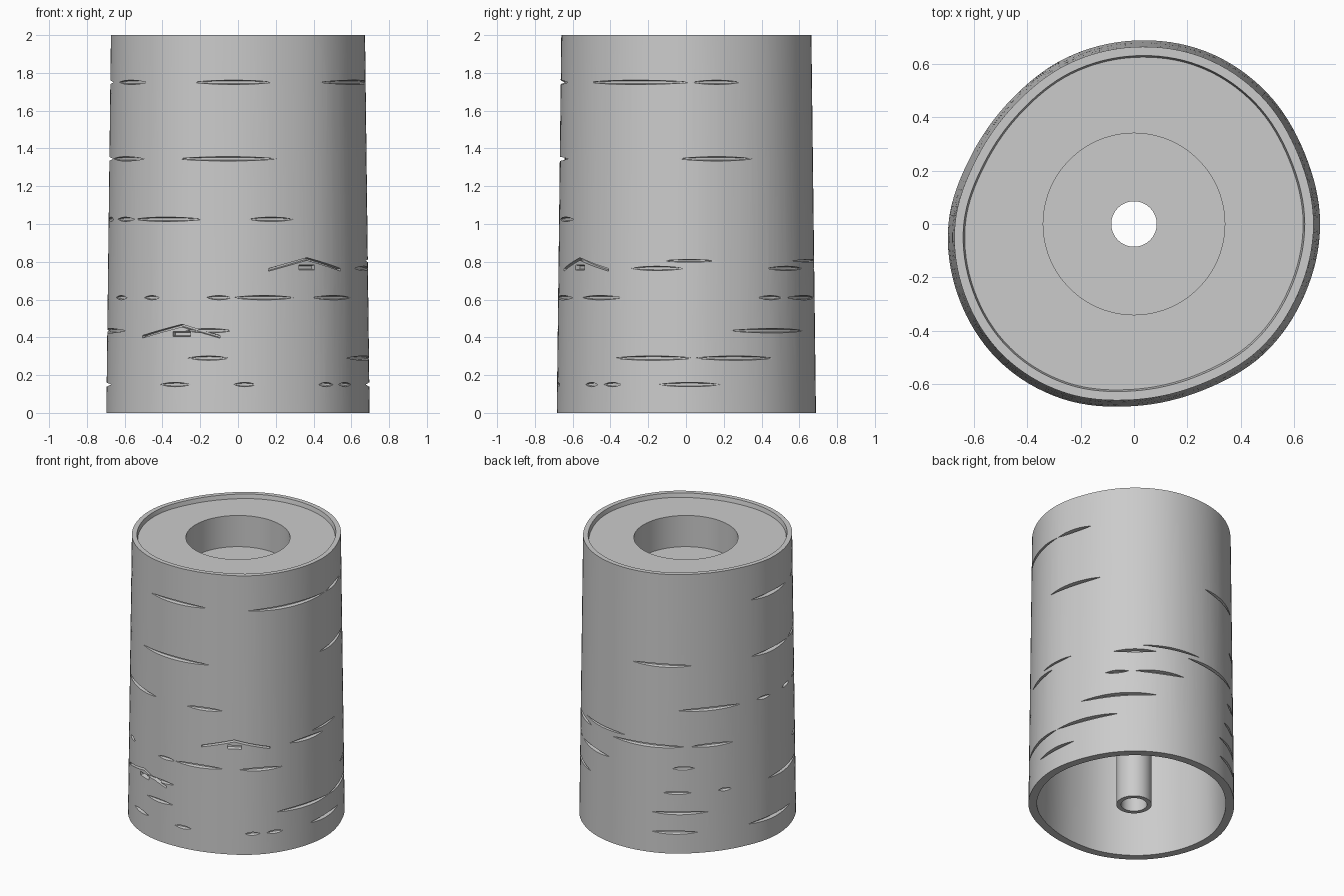
import bpy, bmesh, math

if "Cube" in bpy.data.objects:
    bpy.data.objects.remove(bpy.data.objects["Cube"], do_unlink=True)

SIDES = 128
HEIGHT = 2.0
# Radii of the irregular trunk outline at even angles, from +x anticlockwise
OUTLINE = [.697, .692, .70, .70, .687, .672, .655, .662,
           .695, .712, .72, .708, .682, .674, .688, .692]

grey = bpy.data.materials.new("plain grey")
grey.use_nodes = True
grey.diffuse_color = (.6, .6, .6, 1)
grey.node_tree.nodes["Principled BSDF"].inputs["Base Color"].default_value = (.6, .6, .6, 1)


def trunk_radius(angle, z):
    """Smooth closed outline, tapering slightly upwards."""
    n = len(OUTLINE)
    t = angle / math.tau * n
    i = math.floor(t)
    t -= i
    a, b, c, d = (OUTLINE[(i + k) % n] for k in (-1, 0, 1, 2))
    r = b + t * (c - a + t * (2*a - 5*b + 4*c - d + t * (3*(b - c) + d - a))) / 2
    return r * (1 - .035 * z / HEIGHT)


def polar(r, angle, z):
    return (r * math.cos(angle), r * math.sin(angle), z)


def make_object(name, bm):
    bmesh.ops.recalc_face_normals(bm, faces=bm.faces)
    mesh = bpy.data.meshes.new(name)
    bm.to_mesh(mesh)
    bm.free()
    mesh.materials.append(grey)
    obj = bpy.data.objects.new(name, mesh)
    bpy.context.collection.objects.link(obj)
    return obj


def ring_body(name, profile):
    """Closed loft of rings; each entry is (kind, value, height)."""
    bm = bmesh.new()
    rings = []
    for kind, value, z in profile:
        ring = []
        for i in range(SIDES):
            a = math.tau * i / SIDES
            r = value if kind == "round" else trunk_radius(a, z) - value
            ring.append(bm.verts.new(polar(r, a, z)))
        rings.append(ring)
    for k, ring in enumerate(rings):
        after = rings[(k + 1) % len(rings)]
        for i in range(SIDES):
            j = (i + 1) % SIDES
            bm.faces.new((ring[i], ring[j], after[j], after[i]))
    return make_object(name, bm)


def add_groove(bm, start, end, z0, z1, half, lens=True, depth=.026):
    """Wedge-section cutter that follows the bark between two angles."""
    steps = max(4, round((end - start) / 4))
    previous = first = None
    for k in range(steps + 1):
        t = k / steps
        a = math.radians(start + t * (end - start))
        z = z0 + t * (z1 - z0)
        size = max(.12, math.sin(math.pi * t) ** .6) if lens else 1
        h, r = half * size, trunk_radius(a, z)
        inner = r - depth * size
        section = [bm.verts.new(polar(rad, a, z + dz)) for rad, dz in
                   ((r + .02, h), (r + .02, -h), (inner, -h * .5), (inner, h * .5))]
        if previous:
            for i in range(4):
                j = (i + 1) % 4
                bm.faces.new((previous[i], previous[j], section[j], section[i]))
        else:
            first = section
        previous = section
    bm.faces.new(first)
    bm.faces.new(previous[::-1])


# Hollow bark shell with a thin raised rim
bark = ring_body("bark_shell", [
    ("trunk", 0, 0), ("trunk", 0, HEIGHT),
    ("trunk", .033, HEIGHT), ("trunk", .055, 1.9), ("trunk", .055, 0)])

# Recessed top plate, round well and central tube in one piece
insert = ring_body("top_plate_with_well", [
    ("trunk", .03, 1.97), ("round", .34, 1.97), ("round", .34, 1.745),
    ("round", .085, 1.745), ("round", .085, 0), ("round", .115, 0),
    ("round", .115, 1.69), ("round", .39, 1.69), ("round", .39, 1.915),
    ("trunk", .03, 1.915)])

# Horizontal bark grooves: height -> start and end angles in degrees
GROOVES = {
    1.75: [(205, 226), (250, 286), (311, 362), (363, 385), (166, 196)],
    1.345: [(199, 225), (243, 288), (357, 391), (94, 128), (166, 197)],
    1.025: [(190, 199), (205, 219), (220, 254), (275, 296), (121, 158), (169, 179)],
    .805: [(350, 373), (55, 89)],
    .765: [(335, 359), (39, 62), (81, 124), (128, 153)],
    .61: [(204, 214), (226, 234), (256, 267), (268, 296), (306, 330),
          (34, 47), (51, 78), (117, 130)],
    .435: [(247, 267), (20, 62), (112, 128), (144, 152), (177, 213)],
    .29: [(248, 266), (327, 363), (364, 401), (106, 138)],
    .15: [(235, 249), (268, 278), (309, 317), (321, 330), (348, 375),
          (163, 198), (106, 132)],
}
cut = bmesh.new()
for height, arcs in GROOVES.items():
    for start, end in arcs:
        add_groove(cut, start, end, height, height, .009 if height == .805 else .015)

# Roof-shaped scars: two sloping arms with a small stub below
for left, apex, right, low, high in ((284, 303, 323, .757, .815), (225, 245, 262, .403, .462)):
    add_groove(cut, left, apex, low, high, .009, lens=False)
    add_groove(cut, apex, right, high, low, .009, lens=False)
    add_groove(cut, apex - 4, apex + 4, high - .045, high - .045, .017, lens=False)
cutter = make_object("groove_cutter", cut)
cutter.hide_render = True

carve = bark.modifiers.new("carve grooves", "BOOLEAN")
carve.object = cutter
carve.operation = "DIFFERENCE"
carve.solver = "EXACT"
carve.use_self = True
bpy.context.view_layer.update()
carved = bpy.data.meshes.new_from_object(bark.evaluated_get(bpy.context.evaluated_depsgraph_get()))
bark.modifiers.clear()
bark.data = carved
bpy.data.objects.remove(cutter, do_unlink=True)

# Smooth walls, sharp rims and groove edges
for obj in (bark, insert):
    bpy.ops.object.select_all(action="DESELECT")
    obj.select_set(True)
    bpy.context.view_layer.objects.active = obj
    bpy.ops.object.shade_smooth_by_angle(angle=math.radians(25))
